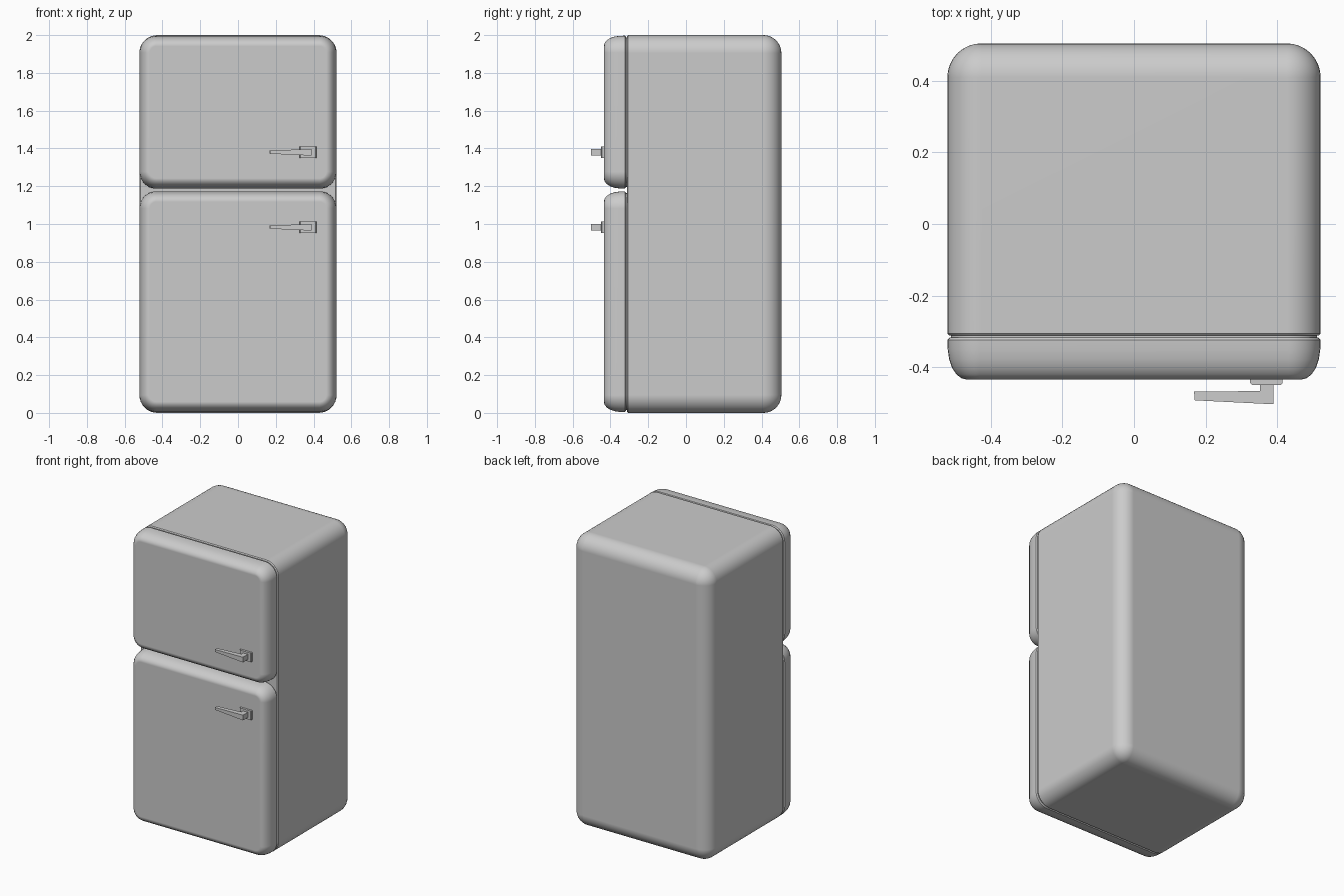
import bpy, bmesh
from math import sin, cos, pi

if "Cube" in bpy.data.objects:
    bpy.data.objects.remove(bpy.data.objects["Cube"])

HALF_W = 0.522


def finish(bm, name, angle):
    bmesh.ops.remove_doubles(bm, verts=bm.verts, dist=1e-5)
    bmesh.ops.recalc_face_normals(bm, faces=bm.faces)
    me = bpy.data.meshes.new(name)
    bm.to_mesh(me)
    bm.free()
    ob = bpy.data.objects.new(name, me)
    bpy.context.collection.objects.link(ob)
    bpy.ops.object.select_all(action='DESELECT')
    ob.select_set(True)
    bpy.context.view_layer.objects.active = ob
    bpy.ops.object.shade_smooth_by_angle(angle=angle)
    return ob


def rounded_slab(name, z0, z1, radius, profile, half_w=HALF_W, segs=8):
    """Loft rounded rectangles in XZ along y; profile = (y, inset) pairs."""
    bm = bmesh.new()
    rings = []
    for y, inset in profile:
        r = max(radius - inset, 0.003)
        cx, zc, hz = half_w - inset - r, (z0 + z1) / 2, (z1 - z0) / 2 - inset - r
        ring = []
        for q, (sx, sz) in enumerate([(1, 1), (-1, 1), (-1, -1), (1, -1)]):
            for i in range(segs + 1):
                a = (q + i / segs) * pi / 2
                ring.append(bm.verts.new((sx * cx + r * cos(a), y, zc + sz * hz + r * sin(a))))
        rings.append(ring)
    n = len(rings[0])
    for a, b in zip(rings, rings[1:]):
        for i in range(n):
            j = (i + 1) % n
            bm.faces.new((a[i], a[j], b[j], b[i]))
    bm.faces.new(rings[0])
    bm.faces.new(rings[-1])
    ob = finish(bm, name, 0.7)
    ob.modifiers.new("weighted_normals", 'WEIGHTED_NORMAL').keep_sharp = True
    return ob


def extrude_xy(bm, outline, half_z):
    """Prism from (x, y) points; half_z gives half the height at each x."""
    lo = [bm.verts.new((x, y, -half_z(x))) for x, y in outline]
    hi = [bm.verts.new((x, y, half_z(x))) for x, y in outline]
    bm.faces.new(lo)
    bm.faces.new(hi)
    for i in range(len(outline)):
        j = (i + 1) % len(outline)
        bm.faces.new((lo[i], lo[j], hi[j], hi[i]))


def handle(name, z):
    bm = bmesh.new()
    # mounting plate
    extrude_xy(bm, [(0.325, -0.43), (0.415, -0.43), (0.415, -0.445), (0.41, -0.45),
                    (0.33, -0.45), (0.325, -0.445)], lambda x: 0.031)
    # L-shaped stem and tapered lever
    extrude_xy(bm, [(0.353, -0.445), (0.39, -0.445), (0.39, -0.504), (0.17, -0.493),
                    (0.168, -0.469), (0.353, -0.467)],
               lambda x: 0.008 + 0.010 * (x - 0.168) / 0.222)
    ob = finish(bm, name, 0.4)
    ob.location.z = z


# cabinet with rounded back
R = 0.095
back = [(0.505 - R + R * sin(i * pi / 16), R * (1 - cos(i * pi / 16))) for i in range(9)]
rounded_slab("cabinet", 0, 2, R, [(-0.312, 0.006), (-0.306, 0)] + back)

# doors, door seals and handles
door = [(-0.318, 0.006), (-0.324, 0), (-0.35, 0.001), (-0.378, 0.005),
        (-0.402, 0.013), (-0.42, 0.025), (-0.431, 0.039), (-0.435, 0.055)]
for tag, z0, z1, hz in (("upper", 1.187, 1.997, 1.380), ("lower", 0.004, 1.173, 0.983)):
    rounded_slab(tag + "_door", z0, z1, 0.09, door)
    rounded_slab(tag + "_door_seal", z0 + 0.01, z1 - 0.01, 0.08,
                 [(-0.308, 0), (-0.322, 0)], HALF_W - 0.01)
    handle(tag + "_handle", hz)
